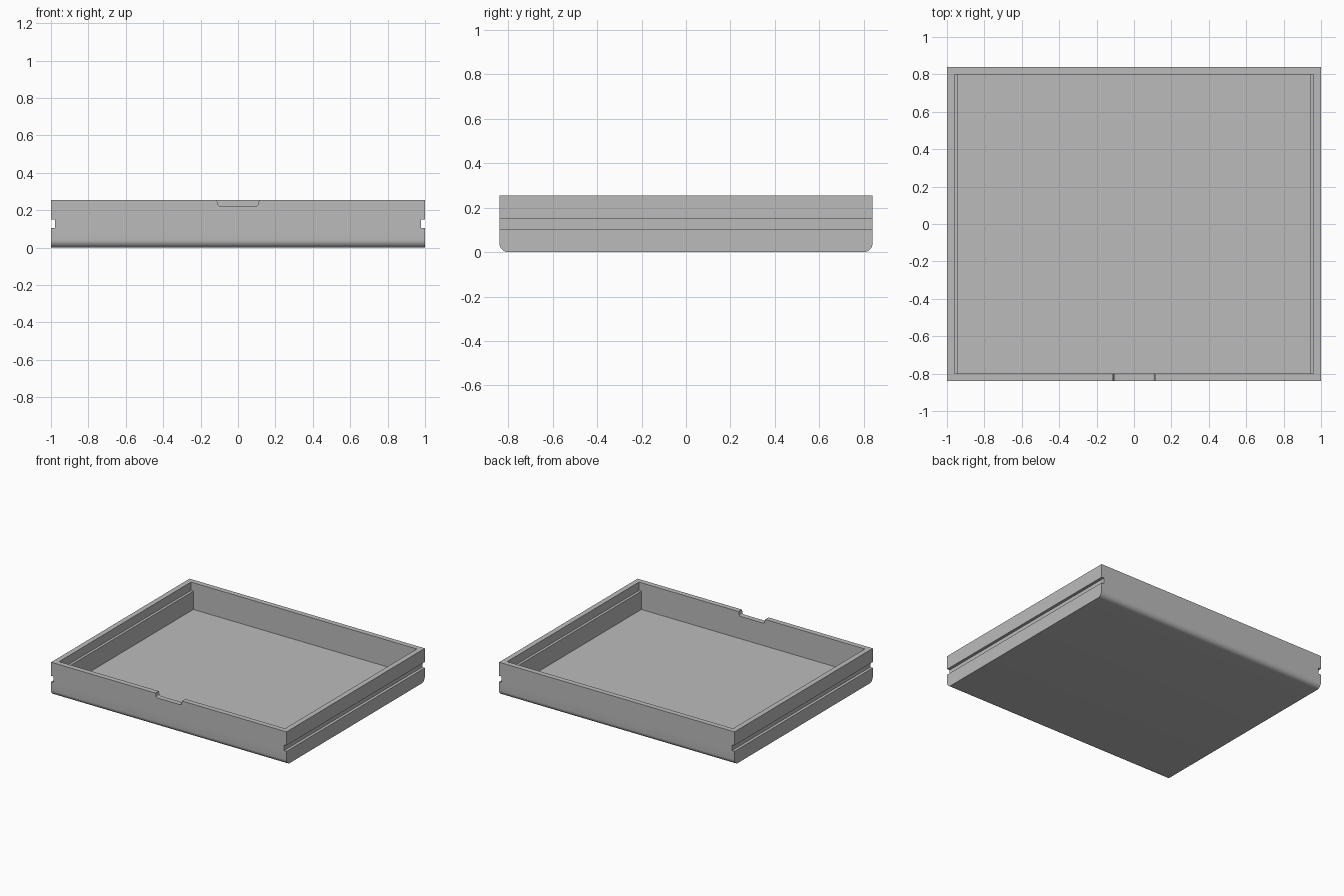
import bpy, bmesh, math

if "Cube" in bpy.data.objects:
    bpy.data.objects.remove(bpy.data.objects["Cube"], do_unlink=True)

HX, HY, H = 1.0, 0.84, 0.255
WALL, FLOOR, LEDGE = 0.04, 0.05, 0.19

grey = bpy.data.materials.new("plain grey")
grey.use_nodes = True
colour = (0.5, 0.5, 0.5, 1)
grey.diffuse_color = colour
grey.node_tree.nodes["Principled BSDF"].inputs["Base Color"].default_value = colour


def arc(cx, cz, r, start, end, steps=8):
    """Points of a rounded corner, angles in degrees."""
    angles = [math.radians(start + (end - start) * i / steps) for i in range(steps + 1)]
    return [(cx + r * math.cos(a), cz + r * math.sin(a)) for a in angles]


def prism(name, profile, axis, start, end):
    """Extrude a (side, z) profile along x or y."""
    def place(p, d):
        return (d, p[0], p[1]) if axis == "x" else (p[0], d, p[1])
    bm = bmesh.new()
    rings = [[bm.verts.new(place(p, d)) for p in profile] for d in (start, end)]
    for ring in rings:
        bm.faces.new(ring)
    n = len(profile)
    for i in range(n):
        j = (i + 1) % n
        bm.faces.new((rings[0][i], rings[0][j], rings[1][j], rings[1][i]))
    bmesh.ops.recalc_face_normals(bm, faces=bm.faces)
    mesh = bpy.data.meshes.new(name)
    bm.to_mesh(mesh)
    bm.free()
    mesh.materials.append(grey)
    obj = bpy.data.objects.new(name, mesh)
    bpy.context.collection.objects.link(obj)
    return obj


# Solid body, rounded under its front and back edges
R = 0.04
body = [(-HY, H)] + arc(-HY + R, R, R, 180, 270) + arc(HY - R, R, R, 270, 360) + [(HY, H)]
tray = prism("tray", body, "x", -HX, HX)

# Inside space, with a ledge along both side walls
upper, lower, above = HX - WALL, HX - 0.06, H + 0.1
space = [(-upper, above), (-upper, LEDGE), (-lower, LEDGE), (-lower, FLOOR),
         (lower, FLOOR), (lower, LEDGE), (upper, LEDGE), (upper, above)]
cutters = [prism("inside_cutter", space, "y", -HY + WALL, HY - WALL)]

# Runner grooves along the outer sides
for side, label in ((-1, "right"), (1, "left")):
    inner, outer = side * (HX - 0.022), side * (HX + 0.1)
    groove = [(inner, 0.105), (outer, 0.105), (outer, 0.15), (inner, 0.15)]
    cutters.append(prism(label + "_groove_cutter", groove, "y", -1, 1))

# Finger notch in the top of the front wall
r, base = 0.012, 0.222
notch = ([(-0.113, H), (-0.113, above), (0.113, above), (0.113, H)]
         + arc(0.108 - r, base + r, r, 0, -90, 5)
         + arc(-0.108 + r, base + r, r, 270, 180, 5))
cutters.append(prism("notch_cutter", notch, "y", -HY - 0.1, -HY + WALL + 0.1))

# Cut the body and shade it
bpy.ops.object.select_all(action="DESELECT")
bpy.context.view_layer.objects.active = tray
tray.select_set(True)
for cutter in cutters:
    cutter.hide_render = True
    mod = tray.modifiers.new(cutter.name, "BOOLEAN")
    mod.operation, mod.solver, mod.object = "DIFFERENCE", "EXACT", cutter
    bpy.ops.object.modifier_apply(modifier=mod.name)
    bpy.data.objects.remove(cutter, do_unlink=True)
bpy.ops.object.shade_smooth_by_angle(angle=math.radians(30))
